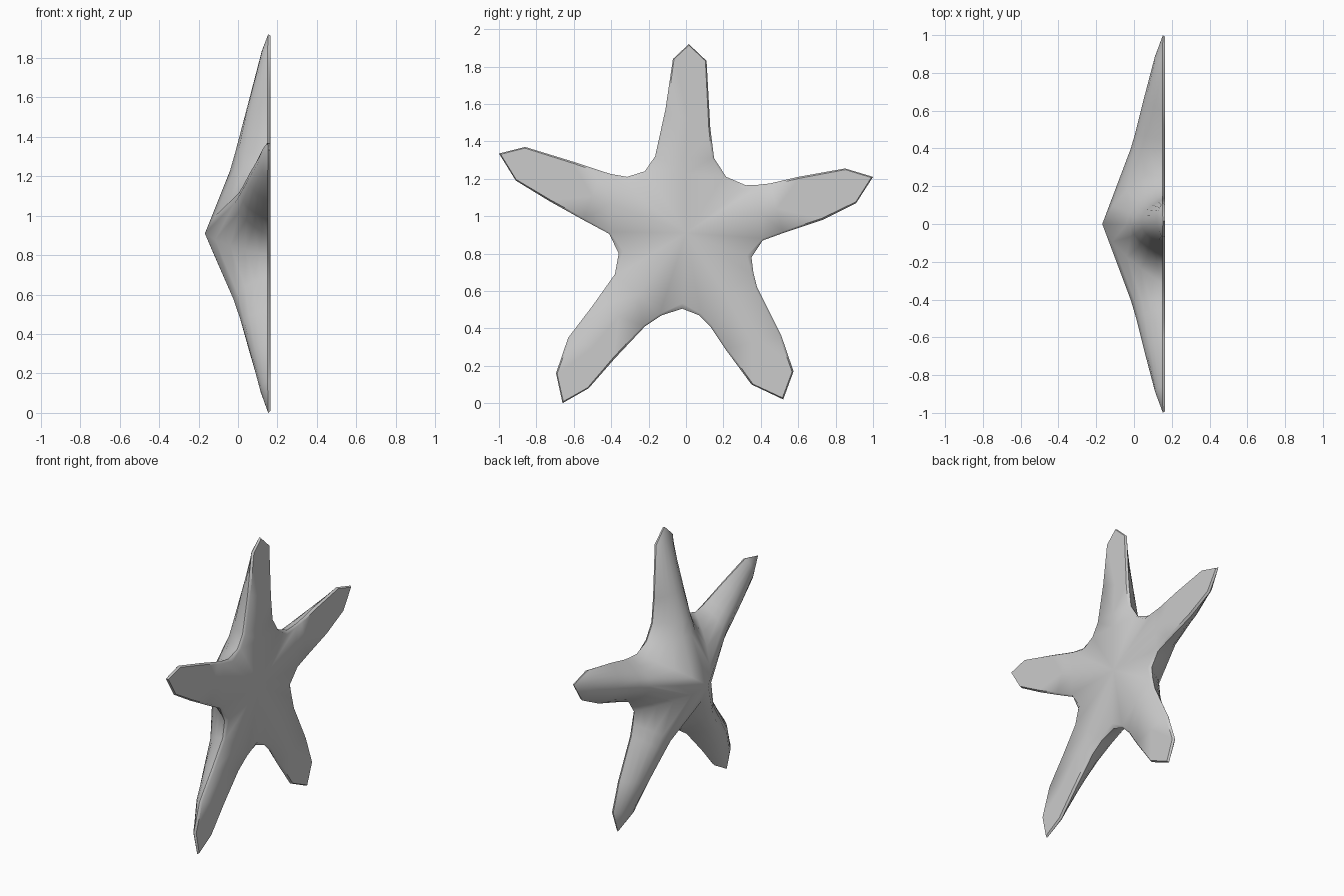
import bpy, bmesh
from mathutils import Vector

if "Cube" in bpy.data.objects:
    bpy.data.objects.remove(bpy.data.objects["Cube"])

CENTRE = Vector((0.0, 0.91))
RIM_X, BACK_X = 0.15, 0.165

# Outline in (y, z), ten points per arm:
# notch, four points out along one side, tip, four points back on the other side
OUTLINE = [
    [(.32, 1.165), (.215, 1.21), (.15, 1.31), (.13, 1.47), (.11, 1.83), (.015, 1.92),
     (-.07, 1.84), (-.11, 1.57), (-.165, 1.32), (-.22, 1.24)],
    [(-.315, 1.21), (-.40, 1.225), (-.45, 1.24), (-.60, 1.29), (-.86, 1.37), (-1.0, 1.335),
     (-.91, 1.19), (-.73, 1.08), (-.55, .98), (-.41, .905)],
    [(-.36, .80), (-.38, .69), (-.50, .52), (-.63, .35), (-.695, .16), (-.66, 0.0),
     (-.52, .08), (-.38, .24), (-.22, .41), (-.13, .47)],
    [(-.02, .505), (.07, .47), (.13, .41), (.21, .29), (.35, .10), (.52, .02),
     (.575, .17), (.51, .36), (.38, .62), (.36, .70)],
    [(.35, .78), (.41, .87), (.52, .91), (.73, .98), (.91, 1.07), (1.0, 1.21),
     (.85, 1.255), (.60, 1.21), (.45, 1.175), (.39, 1.168)],
]
RIDGE = [(0, .318), (.15, .255), (.3, .195), (.5, .137), (.7, .088), (.9, .035), (1, 0)]
STEPS = (0, .3, .55, .75, .9, 1)


def ridge_height(t):
    for (t0, h0), (t1, h1) in zip(RIDGE, RIDGE[1:]):
        if t <= t1:
            return h0 + (h1 - h0) * (t - t0) / (t1 - t0)
    return 0.0


bm = bmesh.new()


def section(axis, edge, height, power, inset):
    """One rib: back middle, back edge, rim, then over the domed front to the ridge."""
    pts = [(BACK_X, axis), (BACK_X, axis.lerp(edge, inset))]
    pts += [(RIM_X - height * (1 - u ** power), axis.lerp(edge, u)) for u in reversed(STEPS)]
    return [bm.verts.new((x, p.x, p.y)) for x, p in pts]


# Each half arm is lofted from the central notch rib out to the tip
for i, arm in enumerate(OUTLINE):
    pts = [Vector(p) for p in arm]
    tip = pts[5]
    length = (tip - CENTRE).length
    next_notch = Vector(OUTLINE[(i + 1) % 5][0])
    sides = [pts[:5], [next_notch] + pts[:5:-1]]
    axes = [CENTRE] + [(a + b) / 2 for a, b in zip(sides[0][1:], sides[1][1:])]
    for n, side in enumerate(sides):
        ribs = []
        for k, (axis, edge) in enumerate(zip(axes, side)):
            h = ridge_height((axis - CENTRE).length / length)
            ribs.append(section(axis, edge, h, (1.5, 1.8, 2, 2.2, 2.2)[k], .93))
        end = tip.lerp(axes[-1], .08)
        ribs.append([bm.verts.new((BACK_X, end.x, end.y))] * 2
                    + [bm.verts.new((RIM_X + .003, tip.x, tip.y))] * len(STEPS))
        for a, b in zip(ribs, ribs[1:]):
            for j in range(len(a) - 1):
                quad = list(dict.fromkeys((a[j], a[j + 1], b[j + 1], b[j])))
                if len(quad) > 2:
                    bm.faces.new(quad)

bmesh.ops.remove_doubles(bm, verts=bm.verts, dist=.0005)
bmesh.ops.recalc_face_normals(bm, faces=bm.faces)
mesh = bpy.data.meshes.new("starfish_body")
bm.to_mesh(mesh)
bm.free()
body = bpy.data.objects.new("starfish_body", mesh)
bpy.context.collection.objects.link(body)

# Smooth body
bpy.context.view_layer.objects.active = body
body.select_set(True)
bpy.ops.object.shade_smooth_by_angle(angle=1.0)
